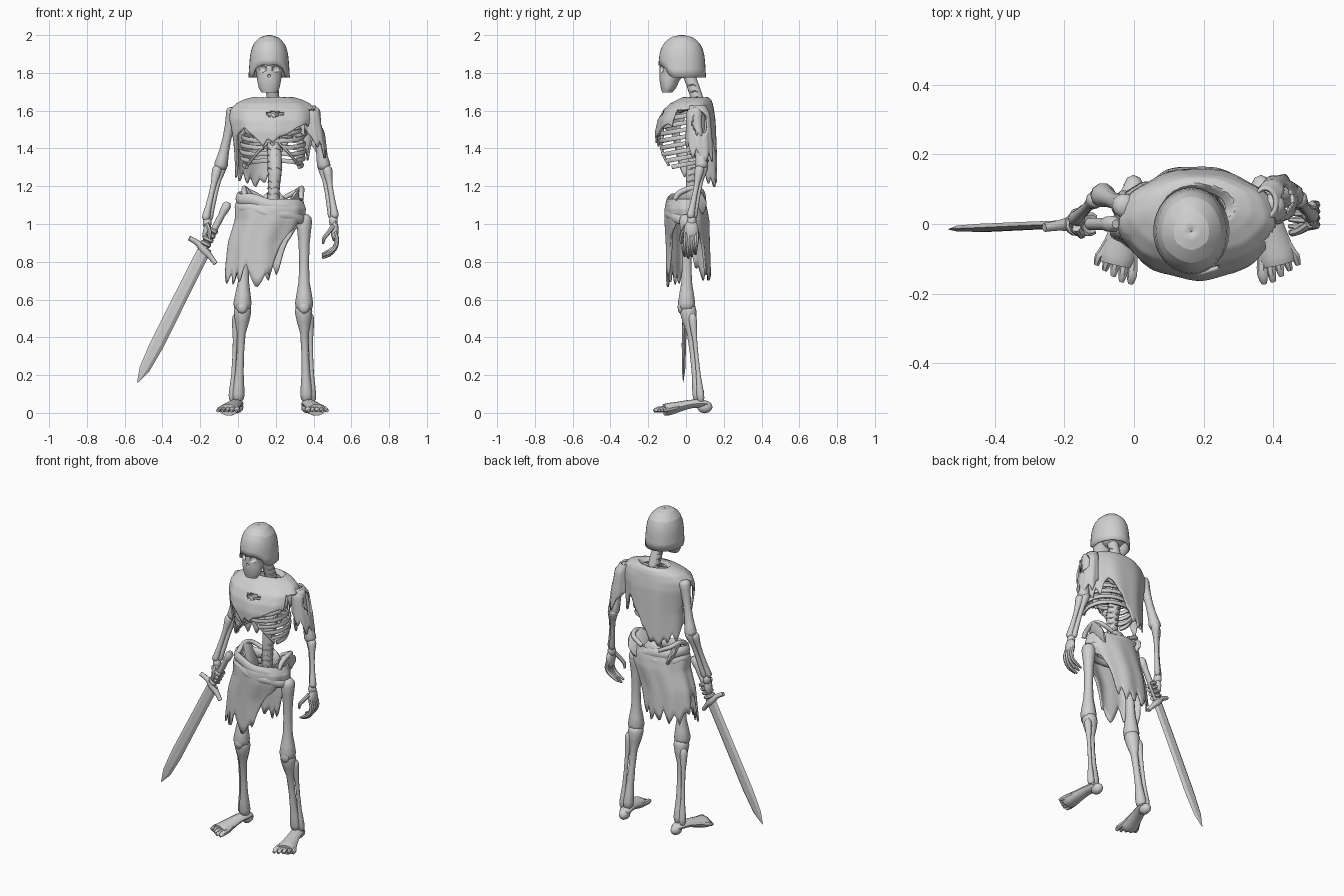
import bpy, bmesh, math
from mathutils import Vector
CX = 0.185                                   # body centre line

mat = bpy.data.materials.new("stone grey")
mat.diffuse_color = (0.63, 0.63, 0.63, 1)

def finish(name, bm, angle=40):
    bmesh.ops.recalc_face_normals(bm, faces=bm.faces)
    me = bpy.data.meshes.new(name)
    bm.to_mesh(me); bm.free()
    me.materials.append(mat)
    me.shade_smooth()
    me.set_sharp_from_angle(angle=math.radians(angle))
    ob = bpy.data.objects.new(name, me)
    bpy.context.collection.objects.link(ob)
    return ob

def tube(name, pts, n=8, flat=1.0, ref=(0, 1, 0), sub=1, angle=50):
    """Skin round rings along points (x, y, z, radius)."""
    P = [Vector(p) for p in pts]
    if sub > 1:                              # Catmull-Rom smoothing
        Q = []
        for i in range(len(P) - 1):
            a, b, c, d = P[max(i-1, 0)], P[i], P[i+1], P[min(i+2, len(P)-1)]
            for k in range(sub):
                t = k / sub
                Q.append(0.5 * (2*b + (c-a)*t + (2*a-5*b+4*c-d)*t*t + (3*b-a-3*c+d)*t**3))
        P = Q + [P[-1]]
    bm = bmesh.new(); rings = []
    for i, p in enumerate(P):
        t = (P[min(i+1, len(P)-1)] - P[max(i-1, 0)]).to_3d().normalized()
        u = t.cross(Vector(ref)).normalized(); v = t.cross(u)
        r = max(p[3], 0.002)
        rings.append([bm.verts.new(p.to_3d() + r*(u*math.cos(2*math.pi*k/n) + v*flat*math.sin(2*math.pi*k/n)))
                      for k in range(n)])
    for A, B in zip(rings, rings[1:]):
        for k in range(n):
            bm.faces.new((A[k], A[(k+1) % n], B[(k+1) % n], B[k]))
    bm.faces.new(rings[0]); bm.faces.new(rings[-1])
    return finish(name, bm, angle)

def bone(name, a, b, r, r0, r1):
    """Long bone with knobbed ends."""
    prof = [(0, r0*.55), (.03, r0*.92), (.08, r0), (.18, r0*.72 + r*.2), (.3, r*1.05), (.5, r*.92),
            (.7, r*1.05), (.82, r1*.72 + r*.2), (.92, r1), (.97, r1*.92), (1, r1*.55)]
    a, b = Vector(a), Vector(b)
    return tube(name, [(*a.lerp(b, t), q) for t, q in prof], 10)

def blob(name, loc, scale, rot=(0, 0, 0), sub=2):
    bm = bmesh.new()
    bmesh.ops.create_icosphere(bm, subdivisions=sub, radius=1)
    for v in bm.verts:
        v.co = Vector([c*s for c, s in zip(v.co, scale)])
    ob = finish(name, bm)
    ob.location = loc; ob.rotation_euler = [math.radians(d) for d in rot]
    return ob

def shell(name, rings, hem=None, n=72, m=18, hole=None, fold=0, thick=0.01, cap=False, angle=35):
    """Elliptical sections (z, cx, cy, hx, hy), top down, cut off at a hem of (degrees, z)."""
    bm = bmesh.new(); cols = []
    for i in range(n):
        d = 360*i/n; a = math.radians(d); tmax = len(rings) - 1
        if hem:
            for (d0, z0), (d1, z1) in zip(hem, hem[1:]):
                if d0 <= d <= d1:
                    z = z0 + (z1-z0)*(d-d0)/(d1-d0)
            for k, (A, B) in enumerate(zip(rings, rings[1:])):
                if A[0] >= z >= B[0]:
                    tmax = k + (A[0]-z)/(A[0]-B[0])
        col = []
        for j in range(m+1):
            t = tmax*j/m; k = min(int(t), len(rings)-2); f = t-k
            z, cx, cy, hx, hy = [p+(q-p)*f for p, q in zip(rings[k], rings[k+1])]
            w = 1 + fold*math.sin(9*a + 2*z)*j/m
            col.append(bm.verts.new((cx + hx*w*math.cos(a), cy + hy*w*math.sin(a), z)))
        cols.append(col)
    for i in range(n):
        A, B = cols[i], cols[(i+1) % n]
        for j in range(m):
            z = (A[j].co.z + B[j+1].co.z)/2
            if not (hole and hole(360*(i+.5)/n, z)):
                bm.faces.new((A[j], B[j], B[j+1], A[j+1]))
    if cap:
        bm.faces.new([c[0] for c in cols]); bm.faces.new([c[-1] for c in cols])
    ob = finish(name, bm, angle)
    if not cap:
        s = ob.modifiers.new("thickness", 'SOLIDIFY'); s.thickness = thick; s.offset = 0
    return ob

# helmet, skull and face
HX = 0.165
shell("helmet", [(1.997, HX, -.022, .001, .001), (1.985, HX, -.022, .045, .055), (1.955, HX, -.022, .077, .092),
                 (1.91, HX, -.022, .094, .112), (1.85, HX, -.022, .1, .119), (1.77, HX, -.02, .105, .121)],
      [(0, 1.775), (205, 1.775), (213, 1.785), (222, 1.82), (250, 1.845), (270, 1.838), (290, 1.845),
       (318, 1.82), (327, 1.785), (335, 1.775), (360, 1.775)], n=32, m=9, angle=14)
blob("skull", (HX, -.005, 1.87), (.088, .10, .10))
face = shell("face", [(1.88, HX, -.04, .085, .09), (1.83, HX, -.06, .08, .08), (1.80, HX, -.07, .068, .07),
                      (1.76, HX, -.087, .063, .053), (1.72, HX, -.093, .055, .04), (1.695, HX, -.1, .04, .026)],
             n=28, m=10, cap=True)
for nm, x, z, r in (("eye_cutter_right", -.037, 1.822, .023), ("eye_cutter_left", .037, 1.822, .023),
                    ("nose_cutter", 0, 1.785, .009)):
    c = blob(nm, (HX+x, -.137, z), (r, r*1.2, r*.9))
    c.hide_render = True
    b = face.modifiers.new(nm, 'BOOLEAN'); b.operation = 'DIFFERENCE'; b.object = c

# spine with vertebrae
spine = [(CX, .03, 1.06, .03), (CX+.005, .03, 1.2, .032), (CX+.01, .04, 1.3, .038), (CX+.005, .075, 1.42, .036),
         (CX, .09, 1.55, .03), (CX, .06, 1.66, .034), (.178, .03, 1.75, .033), (.17, .0, 1.83, .035)]
tube("spine", spine, 10, sub=4)
for i in range(20):
    z = 1.09 + i*.034
    for A, B in zip(spine, spine[1:]):
        if A[2] <= z <= B[2]:
            p = Vector(A).lerp(Vector(B), (z-A[2])/(B[2]-A[2]))
    blob("vertebra", p.to_3d(), (p[3]*1.25, p[3]*1.15, .012), sub=1)
    if z < 1.64:
        blob("vertebra_spike", (p.x, p.y+.035, z-.008), (.009, .022, .008), (-25, 0, 0), 1)

# rib cage
for s in (-1, 1):
    for i, hw in enumerate((.09, .12, .145, .16, .168, .17, .165, .155)):
        end = 180 if i < 4 else 178 - 15*(i-3)
        pts = []
        for k in range(11):
            a = math.radians(end*k/10)
            pts.append((CX + s*hw*math.sin(a), -.008 + .12*math.cos(a) - (.008 if k > 5 else 0),
                        1.595 - .037*i - .045*math.sin(a/2)**2, .0095))
        tube("rib", pts, 6, 1.4, (0, 0, 1))
    tube("rib_margin", [(CX+s*.03, -.13, 1.43, .008), (CX+s*.09, -.122, 1.37, .008),
                        (CX+s*.135, -.09, 1.31, .007)], 6, sub=3)
    tube("collar_bone", [(CX+s*.03, -.03, 1.60, .014), (CX+s*.11, .0, 1.61, .011), (CX+s*.2, .04, 1.605, .016)],
         7, sub=3, ref=(0, 0, 1))
    blob("shoulder_blade", (CX+s*.085, .115, 1.52), (.05, .022, .08), (0, s*15, 0))
blob("breast_bone", (CX, -.128, 1.5), (.025, .012, .09))

# torn shirt
shell("torn_shirt", [(1.645, CX, .045, .08, .052), (1.667, CX, .05, .105, .065), (1.655, CX, .045, .15, .085),
                     (1.635, CX, .03, .19, .108), (1.60, CX, .015, .222, .13), (1.55, CX, .005, .225, .148),
                     (1.49, CX, 0, .215, .156), (1.40, CX, .003, .2, .156),
                     (1.30, CX, .015, .195, .147), (1.16, CX, .022, .195, .143)],
      [(0, 1.50), (12, 1.38), (20, 1.33), (30, 1.40), (38, 1.34), (46, 1.43), (56, 1.47), (64, 1.45), (72, 1.40),
       (80, 1.37), (88, 1.30), (95, 1.28), (103, 1.21), (110, 1.24), (118, 1.19), (128, 1.25), (136, 1.21),
       (144, 1.28), (152, 1.22), (162, 1.29), (170, 1.34), (180, 1.30), (190, 1.24), (198, 1.30), (206, 1.47),
       (228, 1.51), (245, 1.45), (255, 1.41), (262, 1.45), (270, 1.43), (278, 1.46), (290, 1.47), (305, 1.51),
       (320, 1.53), (335, 1.51), (350, 1.54), (360, 1.50)], n=120, m=36, fold=.02,
      hole=lambda d, z: ((d-176)/17)**2 + ((z-1.475)/.1)**2 < 1
      or ((d > 330 or d < 4) and z < 1.605)
      or ((d-272)/13)**2 + ((z-1.58)/.014)**2 < 1)
shell("torn_sleeve", [(1.625, .375, .06, .03, .04), (1.58, .395, .065, .042, .058), (1.45, .408, .07, .05, .065),
                      (1.28, .425, .075, .052, .065)],
      [(0, 1.36), (25, 1.32), (50, 1.38), (75, 1.33), (100, 1.40), (160, 1.46), (200, 1.50), (250, 1.46),
       (280, 1.40), (300, 1.44), (325, 1.34), (345, 1.40), (360, 1.36)], n=48, m=14, fold=.04,
      hole=lambda d, z: ((((d+180) % 360) - 185)/40)**2 + ((z-1.535)/.065)**2 < 1)

# pelvis
for s in (-1, 1):
    blob("hip_wing", (CX+s*.118, .03, 1.115), (.022, .085, .092), (0, s*25, -s*20))
    tube("hip_crest", [(CX+s*.06, .095, 1.14, .012), (CX+s*.13, .08, 1.175, .014), (CX+s*.152, .03, 1.19, .014),
                       (CX+s*.15, -.035, 1.165, .015), (CX+s*.15, -.06, 1.13, .012)], 8, sub=3, ref=(0, 0, 1))
    tube("hip_arch", [(CX+s*.13, .0, 1.07, .035), (CX+s*.08, -.05, 1.03, .022), (CX, -.06, 1.02, .02)],
         8, sub=3, ref=(0, 0, 1))
blob("sacrum", (CX, .07, 1.1), (.07, .03, .08))

# torn loincloth with rolled waistband
shell("loincloth", [(1.13, .17, 0, .168, .093), (1.08, .17, 0, .182, .108), (1.02, .165, .005, .178, .113),
                    (.90, .12, .01, .17, .11), (.64, .10, .015, .18, .112)],
      [(0, 1.01), (15, .99), (30, .97), (45, .85), (55, .72), (65, .79), (72, .69), (82, .76), (92, .70), (102, .79),
       (112, .70), (125, .77), (135, .70), (150, .78), (160, .76), (172, .86), (188, .88), (198, .74), (207, .68),
       (215, .75), (222, .67), (230, .77), (238, .67), (246, .80), (252, .75), (260, .70), (268, .66), (276, .69),
       (284, .75), (290, .72), (297, .80), (305, .86), (315, .95), (330, 1.0), (360, 1.01)],
      n=96, m=20, fold=.035)
for nm, z, r, g in (("waistband_upper", 1.105, .017, 0), ("waistband_lower", 1.06, .014, .008)):
    tube(nm, [(.17 + (.166+g)*math.cos(a), (.093+g)*math.sin(a), z - .03*math.cos(a) + .006*math.sin(5*a), r)
              for a in [math.radians(10*k) for k in range(37)]], 8, 1.9, (0, 0, 1))

# legs and feet
for side, hip, knee, ankle, toe in (
        ("right", (.045, .005, 1.05), (.022, .003, .555), (-.008, .07, .06), (-.06, -.15)),
        ("left", (.35, .005, 1.05), (.35, .003, .555), (.372, .07, .06), (.425, -.152))):
    s = -1 if side == "right" else 1
    K, A = Vector(knee), Vector(ankle)
    bone("thigh_bone_"+side, hip, K+Vector((0, 0, -.015)), .028, .042, .048)
    tube("hip_neck_"+side, [(*hip[:2], 1.02, .03), (CX+s*.11, .015, 1.06, .035)], 8)
    bone("shin_bone_"+side, K+Vector((-s*.004, .004, .02)), A+Vector((-s*.008, 0, 0)), .021, .046, .033)
    bone("calf_bone_"+side, K+Vector((s*.03, .03, -.03)), A+Vector((s*.022, .01, .0)), .012, .022, .021)
    blob("knee_cap_"+side, K+Vector((0, -.03, .005)), (.03, .018, .036))
    T = Vector((*toe, .015)); d = (T-A); d.z = 0; d.normalize(); w = Vector((-d.y, d.x, 0))
    up = lambda f, z: A + d*f + Vector((0, 0, z - A.z))
    blob("heel_"+side, up(-.03, .032), (.031, .042, .034))
    tube("foot_arch_"+side, [(*up(-.045, .045), .026), (*up(-.01, .05), .036), (*up(.05, .046), .038),
                             (*up(.11, .033), .045), (*up(.165, .02), .054), (*up(.19, .016), .05)],
         10, .62, (0, 0, 1), 3)
    for k in range(5):
        o = (k-2)*s
        L = .235 - .01*max(0, k-1)
        tube("toe_"+side, [(*(up(.1, .035)+w*o*.014), .012), (*(up(.165, .021)+w*o*.022), .0145),
                           (*(up(L-.025, .018)+w*o*.026), .0135 if k else .016),
                           (*(up(L, .01)+w*o*.027), .008)], 7, 1, (0, 0, 1), 2)

# arms
for side, sh, el, wr in (("right", (-.022, .05, 1.615), (-.095, .085, 1.29), (-.163, .02, 1.02)),
                         ("left", (.395, .05, 1.615), (.458, .085, 1.29), (.505, .03, 1.03))):
    s = -1 if side == "right" else 1
    E, W = Vector(el), Vector(wr)
    bone("upper_arm_"+side, sh, E, .025, .036, .036)
    bone("forearm_outer_"+side, E+Vector((s*.012, -.01, .015)), W+Vector((s*.01, -.008, 0)), .015, .026, .021)
    bone("forearm_inner_"+side, E+Vector((-s*.012, .01, .03)), W+Vector((-s*.009, .01, 0)), .014, .027, .018)
    blob("wrist_"+side, W+Vector((0, 0, -.015)), (.024, .026, .035))

# sword
tube("sword_grip", [(-.052, 0, 1.115, .012), (-.058, 0, 1.1, .024), (-.075, 0, 1.068, .022), (-.085, 0, 1.05, .018),
                    (-.178, 0, .87, .018)], 10)
tube("sword_guard", [(-.258, -.01, .925, .013), (-.215, -.004, .9, .015), (-.18, 0, .862, .022),
                     (-.145, -.004, .825, .015), (-.118, -.01, .79, .012)], 8, sub=3)
tube("sword_blade", [(-.172, 0, .875, .035), (-.3, -.005, .62, .036), (-.43, -.011, .36, .037),
                     (-.495, -.013, .232, .028), (-.532, -.015, .162, .003)], 6, .36, angle=20)

# right hand closed round the grip
G0, G1 = Vector((-.13, 0, .963)), Vector((-.166, 0, .893))
ax = (G1-G0).normalized(); u = ax.cross(Vector((0, 1, 0))).normalized()
blob("palm_right", (-.165, .012, .96), (.022, .03, .055), (0, 10, 0))
for k in range(4):
    c = G0.lerp(G1, k/3)
    tube("grip_finger", [(*(c + .024*(u*math.cos(a) + Vector((0, 1, 0))*math.sin(a))), .012)
                         for a in [math.radians(40 + 30*j) for j in range(10)]], 7, 1, ax)
tube("grip_thumb", [(-.165, -.01, 1.0, .013), (-.15, -.03, .96, .012), (-.155, -.03, .92, .01)], 7, sub=3)

# left hand hanging open
blob("palm_left", (.512, .028, .965), (.021, .04, .06))
for k in range(4):
    y = -.002 + k*.019
    e = -.01*abs(k-1)
    tube("finger", [(.512, y, .96, .012), (.523, y, .915, .013), (.512, y-.004, .87-e*.5, .012),
                    (.482, y-.006, .838-e, .011), (.445, y-.004, .82-e, .006)], 7, sub=3)
tube("thumb", [(.505, 0, .99, .013), (.478, -.018, .955, .012), (.455, -.025, .925, .011), (.45, -.022, .895, .006)],
     7, sub=3)
